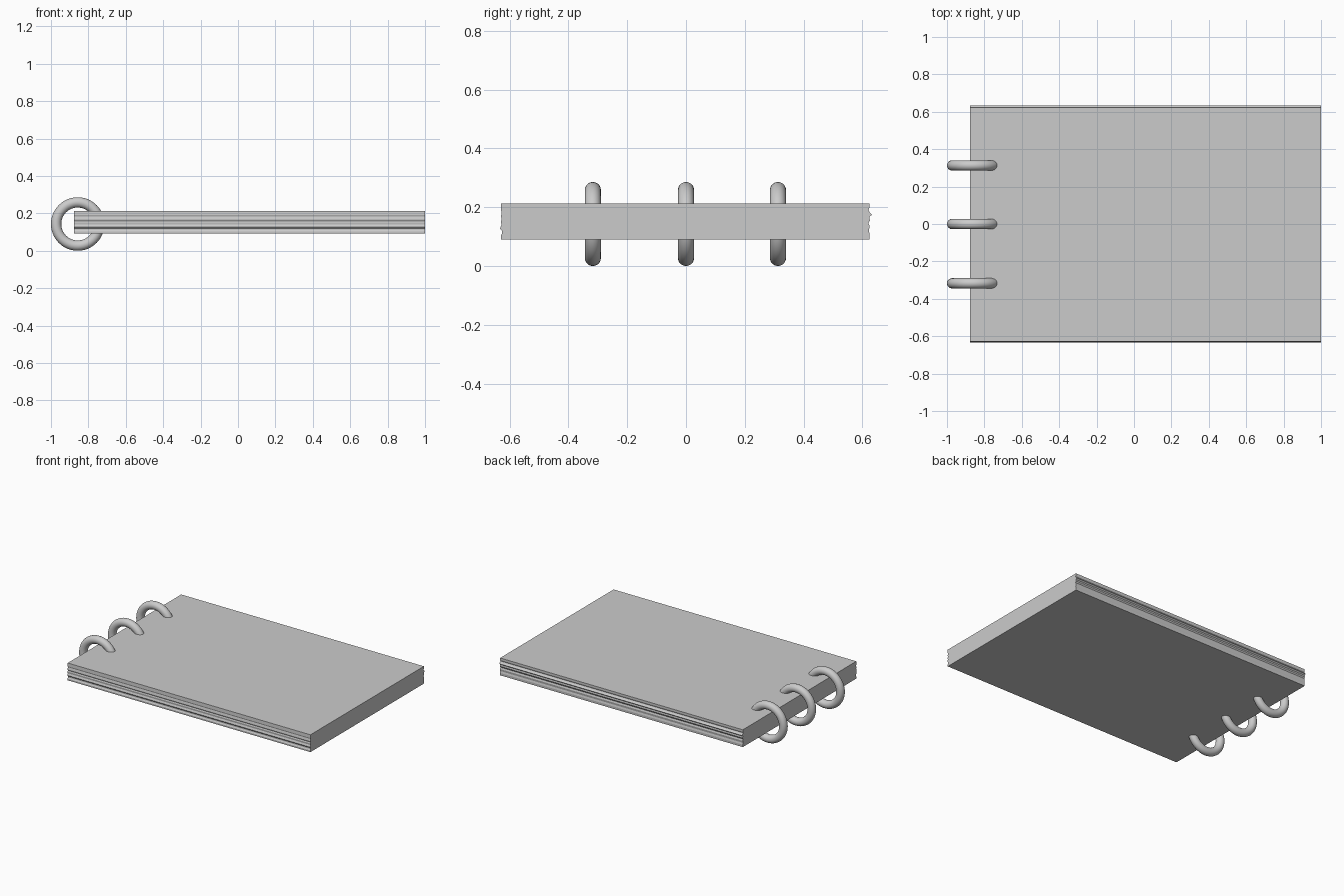
import bpy, bmesh, math

if "Cube" in bpy.data.objects:
    bpy.data.objects.remove(bpy.data.objects["Cube"])

grey = bpy.data.materials.new("plain grey")
grey.diffuse_color = (0.6, 0.6, 0.6, 1)
grey.use_nodes = True
grey.node_tree.nodes["Principled BSDF"].inputs["Base Color"].default_value = grey.diffuse_color

# Page block: uneven page-edge profile (y, z) extruded along x
front = [(-0.629, 0.091), (-0.630, 0.103), (-0.626, 0.110), (-0.626, 0.119),
         (-0.633, 0.127), (-0.628, 0.140), (-0.630, 0.152), (-0.627, 0.160),
         (-0.630, 0.168), (-0.627, 0.182), (-0.630, 0.190), (-0.629, 0.212)]
back = [(0.624, 0.212), (0.624, 0.198), (0.621, 0.190), (0.625, 0.183),
        (0.633, 0.175), (0.624, 0.167), (0.626, 0.155), (0.621, 0.146),
        (0.625, 0.135), (0.622, 0.120), (0.625, 0.108), (0.624, 0.091)]
profile = front + back
bm = bmesh.new()
face = bm.faces.new([bm.verts.new((-0.876, y, z)) for y, z in profile])
out = bmesh.ops.extrude_face_region(bm, geom=[face])
moved = [v for v in out["geom"] if isinstance(v, bmesh.types.BMVert)]
bmesh.ops.translate(bm, verts=moved, vec=(1.876, 0, 0))
bmesh.ops.recalc_face_normals(bm, faces=bm.faces)
mesh = bpy.data.meshes.new("page_block")
bm.to_mesh(mesh)
bm.free()
mesh.materials.append(grey)
bpy.context.collection.objects.link(bpy.data.objects.new("page_block", mesh))

# Three binding rings around the left edge
for i, y in enumerate((-0.317, 0.0, 0.313)):
    bpy.ops.mesh.primitive_torus_add(
        major_radius=0.1155, minor_radius=0.0275, major_segments=48,
        minor_segments=20, location=(-0.857, y, 0.143),
        rotation=(math.pi / 2, 0, 0))
    ring = bpy.context.object
    ring.name = f"binding_ring_{i + 1}"
    ring.data.materials.append(grey)
    bpy.ops.object.shade_smooth()
